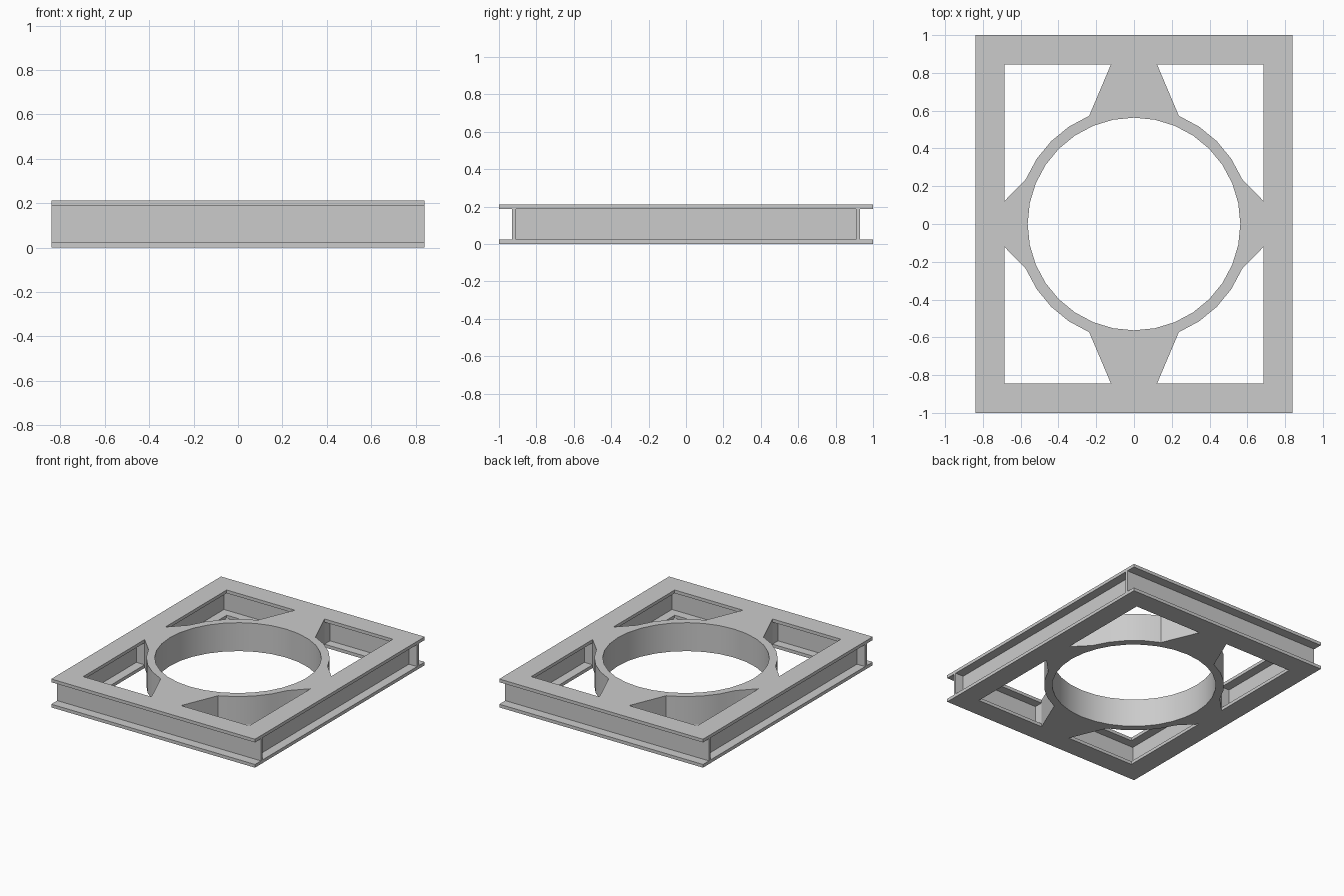
import bpy
from math import cos, sin, radians

if "Cube" in bpy.data.objects:
    bpy.data.objects.remove(bpy.data.objects["Cube"])

W, D, H = 0.84, 1.0, 0.212       # outer half width, half depth, height
IX, IY = 0.685, 0.845            # inner edge of the flanges
T = 0.024                        # flange thickness
WX, WY, WT = 0.7625, 0.92, 0.02  # web centre lines and thickness
RI, RO, S = 0.563, 0.62, 0.122   # ring radii, strut half width


def arc(r, a0, a1, n):
    return [(r * cos(radians(a0 + (a1 - a0) * i / n)),
             r * sin(radians(a0 + (a1 - a0) * i / n))) for i in range(n + 1)]


def plate(name, loops, z0, z1):
    """Extrude a flat outline with holes between two heights."""
    cu = bpy.data.curves.new(name, 'CURVE')
    cu.dimensions = '2D'
    cu.fill_mode = 'BOTH'
    cu.extrude = (z1 - z0) / 2
    for loop in loops:
        sp = cu.splines.new('POLY')
        sp.points.add(len(loop) - 1)
        for p, (x, y) in zip(sp.points, loop):
            p.co = (x, y, 0, 1)
        sp.use_cyclic_u = True
    ob = bpy.data.objects.new(name, cu)
    ob.location.z = (z0 + z1) / 2
    bpy.context.collection.objects.link(ob)
    bpy.ops.object.select_all(action='DESELECT')
    ob.select_set(True)
    bpy.context.view_layer.objects.active = ob
    bpy.ops.object.convert(target='MESH')
    bpy.ops.object.shade_smooth_by_angle(angle=radians(20))


def rect(x, y, hx, hy):
    return [(x - hx, y - hy), (x + hx, y - hy), (x + hx, y + hy), (x - hx, y + hy)]


quads = [(1, 1), (-1, 1), (-1, -1), (1, -1)]
curve = arc(RO, 22.5, 67.5, 4)
bore = arc(RI, 0, 360, 32)[:-1]

# Top and bottom flanges: frame, struts and ring in one outline
hole = [(IX, S)] + curve + [(S, IY), (IX, IY)]
holes = [[(x * sx, y * sy) for x, y in hole] for sx, sy in quads]
outline = [rect(0, 0, W, D), bore] + holes
plate("bottom_flange", outline, 0, T)
plate("top_flange", outline, H - T, H)

# Ring wall and the four struts running out to the webs
quarter = [(WX - WT / 2, S), (IX, S)] + curve + [(S, IY), (S, WY - WT / 2)]
core = []
for sx, sy in quads:
    part = [(x * sx, y * sy) for x, y in quarter]
    core += part if sx * sy > 0 else part[::-1]
plate("ring_and_struts", [core, bore], T, H - T)

# Upright webs of the beams
for s, end, side in ((-1, "front", "left"), (1, "back", "right")):
    plate(end + "_web", [rect(0, s * WY, W, WT / 2)], T, H - T)
    plate(side + "_web", [rect(s * WX, 0, WT / 2, WY - WT / 2)], T, H - T)
